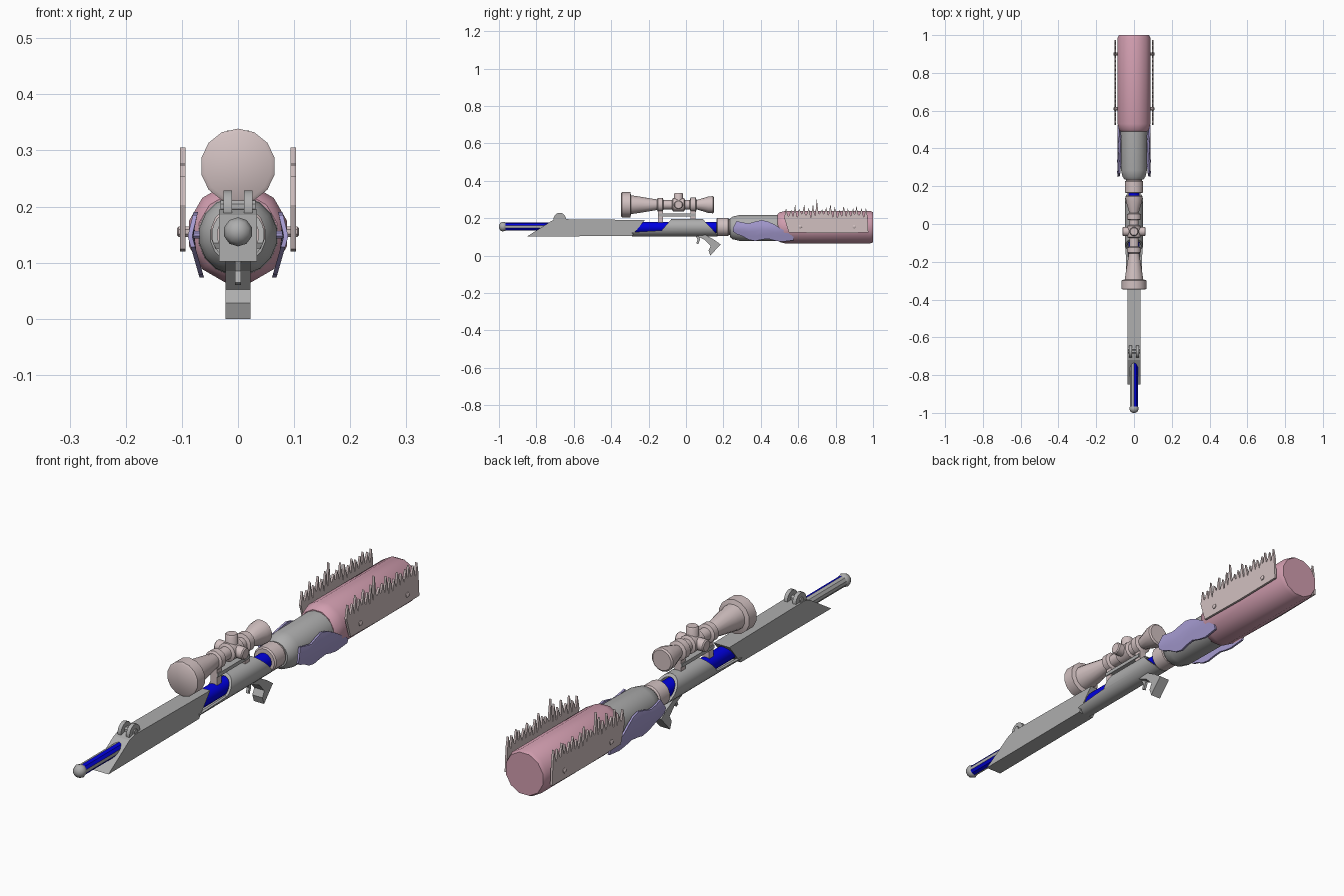
import bpy, bmesh, math, random

if "Cube" in bpy.data.objects:
    bpy.data.objects.remove(bpy.data.objects["Cube"])
random.seed(4)


def mat(name, r, g, b):
    m = bpy.data.materials.new(name)
    m.diffuse_color = (r, g, b, 1)
    m.use_nodes = True
    m.node_tree.nodes["Principled BSDF"].inputs["Base Color"].default_value = m.diffuse_color
    return m


GRAY = mat("steel gray", 0.42, 0.42, 0.42)
BEIGE = mat("pale beige", 0.64, 0.53, 0.53)
PINK = mat("dusty pink", 0.64, 0.34, 0.43)
PURPLE = mat("lavender", 0.38, 0.33, 0.64)
BLUE = mat("deep blue", 0.0, 0.0, 0.75)


def finish(bm, name, material, smooth=False):
    bmesh.ops.recalc_face_normals(bm, faces=bm.faces)
    me = bpy.data.meshes.new(name)
    bm.to_mesh(me)
    bm.free()
    me.materials.append(material)
    ob = bpy.data.objects.new(name, me)
    bpy.context.collection.objects.link(ob)
    if smooth:
        bpy.ops.object.select_all(action='DESELECT')
        ob.select_set(True)
        bpy.context.view_layer.objects.active = ob
        bpy.ops.object.shade_smooth_by_angle(angle=math.radians(40))
    return ob


def lathe(name, prof, c, axis, material, seg=14, smooth=True):
    """Turned part: prof is (position along axis, radius), c the two other centres."""
    bm = bmesh.new()
    rings = []
    for t, r in prof:
        ring = []
        for i in range(seg):
            a = 2 * math.pi * (i + 0.5) / seg
            u, v = c[0] + r * math.cos(a), c[1] + r * math.sin(a)
            ring.append(bm.verts.new({'X': (t, u, v), 'Y': (u, t, v), 'Z': (u, v, t)}[axis]))
        rings.append(ring)
    for p, q in zip(rings, rings[1:]):
        for i in range(seg):
            j = (i + 1) % seg
            bm.faces.new((p[i], p[j], q[j], q[i]))
    bm.faces.new(rings[0])
    bm.faces.new(rings[-1])
    return finish(bm, name, material, smooth)


def prism(name, pts, x0, x1, material):
    """Side outline (y, z) extruded from x0 to x1."""
    bm = bmesh.new()
    f = bm.faces.new([bm.verts.new((x0, y, z)) for y, z in pts])
    r = bmesh.ops.extrude_face_region(bm, geom=[f])
    bmesh.ops.translate(bm, vec=(x1 - x0, 0, 0),
                        verts=[v for v in r['geom'] if isinstance(v, bmesh.types.BMVert)])
    return finish(bm, name, material)


def boolean(ob, cutter, op):
    m = ob.modifiers.new("cut", 'BOOLEAN')
    m.operation, m.object, m.solver = op, cutter, 'EXACT'
    bpy.context.view_layer.objects.active = ob
    bpy.ops.object.modifier_apply(modifier=m.name)
    bpy.data.objects.remove(cutter)


# Barrel with blue stripes on its right side, and the round muzzle tip
barrel = lathe("barrel", [(-0.98, 0.021), (-0.6, 0.021)], (0, 0.155), 'Y', GRAY, 10, False)
barrel.data.materials.append(BLUE)
for p in barrel.data.polygons:
    if p.normal.x > 0.2 and abs(p.normal.z) > 0.3 and abs(p.normal.y) < 0.5:
        p.material_index = 1
lathe("muzzle_tip", [(-1, 0.008), (-0.993, 0.02), (-0.98, 0.026), (-0.967, 0.023), (-0.957, 0.012)],
      (0, 0.155), 'Y', GRAY, 10)
lathe("inner_tube", [(-0.3, 0.031), (0.2, 0.031)], (0, 0.15), 'Y', BLUE, 16)

# Handguard with sloped ends and twin sight discs
prism("handguard", [(-0.85, 0.102), (-0.29, 0.105), (-0.22, 0.19), (-0.685, 0.195), (-0.72, 0.185)],
      -0.034, 0.034, GRAY)
for s in (-1, 1):
    lathe("sight_disc", [(s * 0.011, 0.033), (s * 0.026, 0.033)], (-0.675, 0.196), 'X', GRAY, 16)
lathe("sight_pin", [(-0.031, 0.012), (0.031, 0.012)], (-0.675, 0.2), 'X', GRAY, 8)

# Receiver: hollow tube trimmed to a sloped side outline
receiver = lathe("receiver", [(-0.3, 0.047), (0.17, 0.047)], (0, 0.15), 'Y', GRAY, 24)
boolean(receiver, prism("trim", [(-0.29, 0.09), (0.17, 0.09), (0.165, 0.115), (0.08, 0.205),
                                 (-0.07, 0.205), (-0.13, 0.135), (-0.29, 0.125)], -0.1, 0.1, GRAY),
        'INTERSECT')
boolean(receiver, lathe("bore", [(-0.4, 0.037), (0.3, 0.037)], (0, 0.15), 'Y', GRAY, 24), 'DIFFERENCE')

# Trigger and curved grip
prism("grip", [(0.055, 0.105), (0.105, 0.11), (0.15, 0.085), (0.185, 0.06), (0.13, 0.0),
               (0.12, 0.028), (0.132, 0.052), (0.1, 0.085)], -0.022, 0.022, GRAY)
prism("trigger", [(0.05, 0.11), (0.07, 0.11), (0.075, 0.085), (0.065, 0.06), (0.055, 0.065),
                  (0.062, 0.085)], -0.005, 0.005, GRAY)

# Scope body, turrets, rail and mounts
SZ = 0.272
lathe("scope_body", [(-0.348, 0.06), (-0.343, 0.067), (-0.298, 0.067), (-0.293, 0.05), (-0.25, 0.044),
                     (-0.155, 0.028), (-0.15, 0.037), (-0.125, 0.037), (-0.12, 0.025), (-0.075, 0.025),
                     (-0.07, 0.036), (-0.01, 0.036), (-0.005, 0.025), (0.02, 0.025), (0.025, 0.038),
                     (0.052, 0.038), (0.057, 0.025), (0.12, 0.044), (0.145, 0.046), (0.15, 0.04)],
      (0, SZ), 'Y', BEIGE, 14)
lathe("side_turret", [(-0.062, 0.02), (-0.058, 0.024), (0.058, 0.024), (0.062, 0.02)],
      (-0.04, SZ), 'X', BEIGE, 12)
lathe("top_turret", [(0.25, 0.024), (0.33, 0.024), (0.336, 0.02)], (0, -0.04), 'Z', BEIGE, 12)
prism("scope_rail", [(-0.15, 0.21), (0.05, 0.21), (0.05, 0.224), (-0.15, 0.224)], -0.018, 0.018, GRAY)
for y in (-0.137, 0.038):
    prism("scope_mount", [(y - 0.014, 0.165), (y + 0.014, 0.165), (y + 0.014, 0.25), (y - 0.014, 0.25)],
          -0.014, 0.014, BEIGE)

# Collar and the two stock sections
lathe("collar", [(0.163, 0.044), (0.168, 0.049), (0.225, 0.049), (0.23, 0.043), (0.25, 0.043)],
      (0, 0.153), 'Y', BEIGE, 16)
lathe("gray_stock", [(0.235, 0.05), (0.25, 0.062), (0.285, 0.07), (0.53, 0.072)],
      (0, 0.148), 'Y', GRAY, 16)
lathe("pink_stock", [(0.49, 0.072), (0.5, 0.082), (0.53, 0.09), (0.985, 0.09), (1.0, 0.083)],
      (0, 0.152), 'Y', PINK, 12)

# Spiked side plates: flat lower edge, jagged upper edge
outline = [(0.975, 0.123), (0.76, 0.12), (0.55, 0.124)]
N = 19
for i in range(N):
    y = 0.525 + 0.45 * i / N
    tip = 0.305 if i == 7 else random.uniform(0.245, 0.282)
    outline += [(y, random.uniform(0.2, 0.225)),
                (y + random.uniform(0.006, 0.016), tip),
                (y + 0.018, random.uniform(0.215, 0.235))]
for s in (-1, 1):
    prism("spiked_plate", outline, s * 0.094, s * 0.103, BEIGE)
    for y in (0.61, 0.9):
        lathe("plate_bolt", [(s * 0.08, 0.01), (s * 0.106, 0.01), (s * 0.109, 0.006)],
              (y, 0.155), 'X', BEIGE, 8)

# Wavy grip panels, bent around the stock: (y, lower z, upper z)
wave = [(0.252, 0.128, 0.15), (0.27, 0.115, 0.185), (0.3, 0.105, 0.178), (0.335, 0.085, 0.172),
        (0.37, 0.078, 0.182), (0.405, 0.086, 0.19), (0.44, 0.09, 0.182), (0.475, 0.08, 0.165),
        (0.51, 0.074, 0.143), (0.545, 0.078, 0.122), (0.575, 0.082, 0.1)]


def bend(z):
    return 0.085 - 0.02 * max(0, (0.145 - z) / 0.07) - 0.012 * max(0, (z - 0.15) / 0.05)


for s in (-1, 1):
    bm = bmesh.new()
    cols = []
    for y, lo, hi in wave:
        zs = [lo + (hi - lo) * k / 4 for k in range(5)]
        outer = [bm.verts.new((s * (bend(z) + 0.004), y, z)) for z in zs]
        inner = [bm.verts.new((s * (bend(z) - 0.004), y, z)) for z in reversed(zs)]
        cols.append(outer + inner)
    for p, q in zip(cols, cols[1:]):
        for i in range(10):
            j = (i + 1) % 10
            bm.faces.new((p[i], p[j], q[j], q[i]))
    bm.faces.new(cols[0])
    bm.faces.new(cols[-1])
    finish(bm, "wavy_panel", PURPLE, True)
    for y in (0.31, 0.45):
        lathe("panel_pin", [(s * 0.06, 0.007), (s * 0.083, 0.007)], (y, 0.15), 'X', PURPLE, 8)
